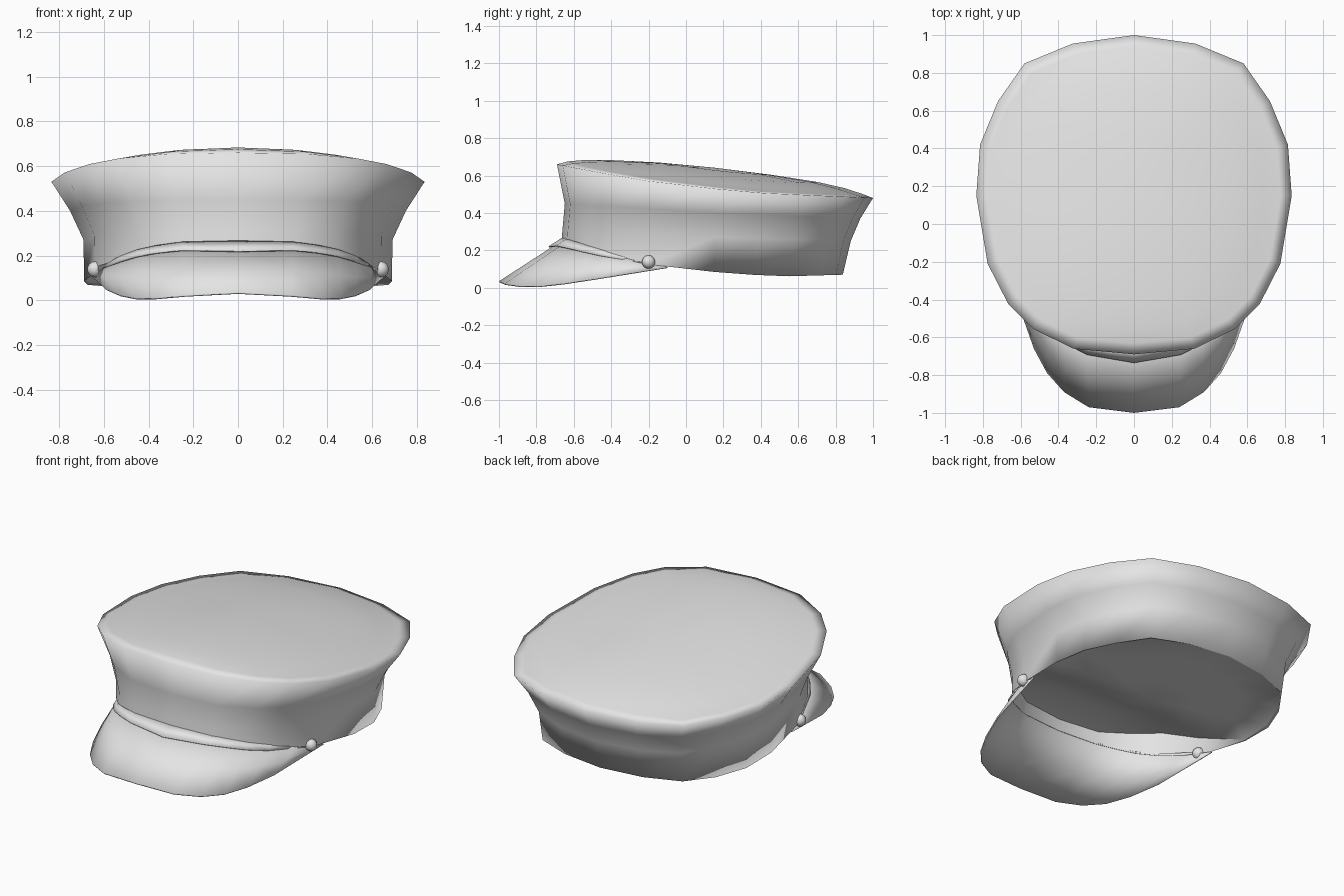
import bpy, bmesh
from math import radians
from mathutils import Vector

cube = bpy.data.objects.get("Cube")
if cube:
    bpy.data.objects.remove(cube)

grey = bpy.data.materials.new("light_grey")
grey.use_nodes = True
grey.diffuse_color = (0.78, 0.78, 0.78, 1)
grey.node_tree.nodes["Principled BSDF"].inputs["Base Color"].default_value = (0.78, 0.78, 0.78, 1)


def interp(table, v):
    """Piecewise linear lookup in a list of (position, value)."""
    for (a, p), (b, q) in zip(table, table[1:]):
        if v <= b:
            return p + (q - p) * max(0, (v - a) / (b - a))
    return table[-1][1]


def mirrored(points):
    """Right-to-left copy of a half outline that starts on the centre line."""
    return [Vector((-p[0], *p[1:])) for p in points[:0:-1]] + [Vector(p) for p in points]


def build(name, rows, tips=(), smooth=radians(180)):
    """Skin equal point rows; two tips make it a closed shell with fans at both ends."""
    bm = bmesh.new()
    grid = [[bm.verts.new(p) for p in row] for row in rows]
    n = len(rows[0])
    for lo, hi in zip(grid, grid[1:]):
        for i in range(n if tips else n - 1):
            j = (i + 1) % n
            bm.faces.new((lo[i], lo[j], hi[j], hi[i]))
    for tip, row in zip(tips, (grid[0], grid[-1])):
        centre = bm.verts.new(tip)
        for i in range(n):
            bm.faces.new((row[i], row[(i + 1) % n], centre))
    bm.normal_update()
    if tips:
        bmesh.ops.recalc_face_normals(bm, faces=bm.faces[:])
    elif sum(f.normal.z * f.calc_area() for f in bm.faces) < 0:
        bmesh.ops.reverse_faces(bm, faces=bm.faces[:])
    mesh = bpy.data.meshes.new(name)
    bm.to_mesh(mesh)
    bm.free()
    obj = bpy.data.objects.new(name, mesh)
    bpy.context.collection.objects.link(obj)
    finish(obj, smooth)
    return obj


def finish(obj, angle):
    obj.data.materials.append(grey)
    bpy.ops.object.select_all(action="DESELECT")
    obj.select_set(True)
    bpy.context.view_layer.objects.active = obj
    bpy.ops.object.shade_smooth_by_angle(angle=angle)


def thicken(obj, depth):
    mod = obj.modifiers.new("thickness", "SOLIDIFY")
    mod.thickness = depth
    mod.offset = -1


# Crown outline and height tables along y
half = [(0, -.69), (.32, -.66), (.535, -.555), (.665, -.425), (.775, -.21), (.835, .15),
        (.815, .42), (.72, .65), (.58, .85), (.325, .955), (0, 1)]
outline = mirrored(half)[1:]
MID_Y = .15
rim_z = [(-.69, .66), (-.43, .61), (-.2, .57), (.15, .53), (.43, .505), (1, .48)]
top_z = [(-.69, .69), (-.3, .68), (0, .66), (.3, .625), (.6, .585), (1, .51)]
mid_z = [(-.69, .45), (.15, .40), (1, .37)]
low_z = [(-.69, .31), (.15, .27), (1, .25)]
hem_z = [(-.66, .25), (-.54, .23), (-.4, .185), (-.2, .125), (0, .10), (.2, .08), (.5, .06), (.84, .07)]
lining_z = [(-.66, .32), (-.45, .34), (-.33, .3), (-.1, .19), (.13, .09), (.84, .07)]


def ring(sx, front, back, height):
    """Scaled outline with separate depth factors for the front and back halves."""
    row = []
    for x, y in outline:
        ny = MID_Y + (y - MID_Y) * (front if y < MID_Y else back)
        row.append((x * sx, ny, height(x * sx, y, ny)))
    return row


def dome(scale, lift):
    """Ring of the padded top, blended from the rim to a sideways-arched surface."""
    def height(x, y, ny):
        base = interp(rim_z, y)
        return base + (interp(top_z, ny) - .16 * x * x - base) * lift
    return ring(scale, scale, scale, height)


def lining(scale):
    """Ring of the underside, recessed towards the front."""
    return ring(.815 * scale, .95 * scale, .80 * scale,
                lambda x, y, ny: max(interp(lining_z, ny), interp(hem_z, ny)))


# Cap body: recessed underside, hem, flared wall, rim and padded top in one shell
rows = [
    lining(.35), lining(.7), lining(1),
    ring(.825, .97, .81, lambda x, y, ny: interp(hem_z, ny)),
    ring(.828, .965, .86, lambda x, y, ny: interp(low_z, y)),
    ring(.90, .95, .92, lambda x, y, ny: interp(mid_z, y)),
    dome(1, 0), dome(.93, .55), dome(.82, .9), dome(.65, 1), dome(.35, 1),
]
tips = [(0, MID_Y, interp(table, MID_Y)) for table in (lining_z, top_z)]
body = build("cap_body", rows, tips)

# Keep the front hem and the edge of the recess crisp
for edge in body.data.edges:
    a, b = edge.vertices
    level = a // len(outline)
    if level == b // len(outline) and level in (2, 3):
        if max(body.data.vertices[v].co.y for v in (a, b)) < MID_Y + .01:
            edge.use_edge_sharp = True

# Visor: curved sheet from the front hem out to a drooping edge
inner = mirrored([(0, -.66, .255), (.25, -.635, .25), (.36, -.585, .235), (.45, -.525, .215),
                  (.53, -.425, .185), (.6, -.29, .15), (.655, -.1, .112)])
outer = mirrored([(0, -1, .035), (.24, -.97, .022), (.37, -.89, .01), (.46, -.79, .009),
                  (.53, -.66, .022), (.59, -.49, .047), (.657, -.1, .108)])
visor = build("visor", [[a.lerp(b, t) for a, b in zip(inner, outer)] for t in (0, .5, 1)],
              smooth=radians(50))
thicken(visor, .008)

# Strap lying over the visor seam, narrowing towards the buttons
lift = Vector((0, -.004, .012))
pairs = list(zip(inner, outer))[1:-1]
upper = [a + lift for a, b in pairs]
lower = [a + (b - a).normalized() * (.085 - .08 * abs(a.x)) + lift for a, b in pairs]
for row, shift in ((upper, .014), (lower, -.008)):
    for end, side in ((0, -1), (-1, 1)):
        row[end] = Vector((side * .635, -.21, .136 + shift))
strap = build("strap", [upper, lower], smooth=radians(40))
thicken(strap, .006)

# Round buttons at the strap ends
for side, name in ((1, "left_button"), (-1, "right_button")):
    bpy.ops.mesh.primitive_uv_sphere_add(segments=10, ring_count=7, radius=.036,
                                         location=(side * .64, -.2, .138))
    button = bpy.context.object
    button.name = name
    finish(button, radians(60))
